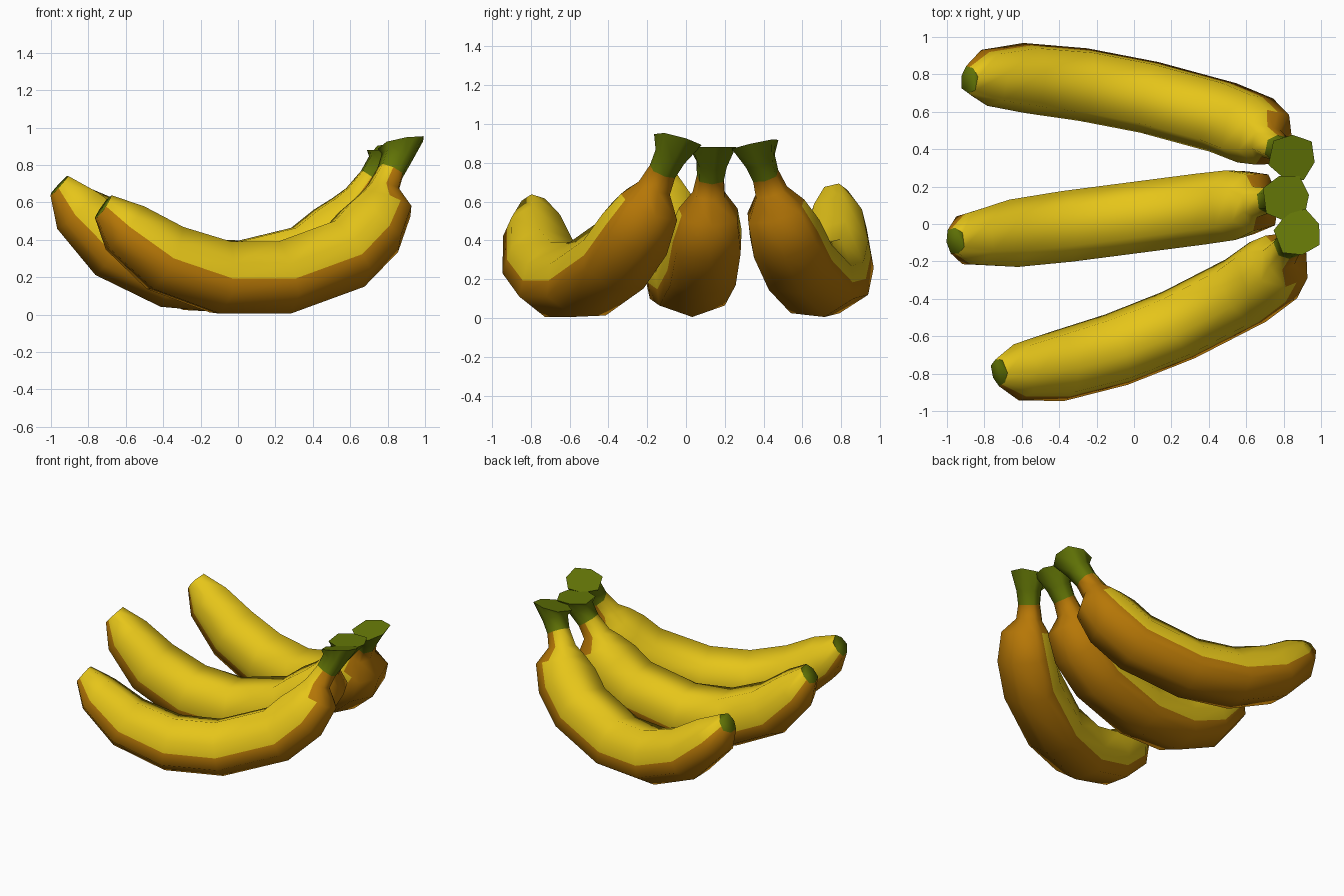
import bpy, bmesh, math
from mathutils import Vector

if "Cube" in bpy.data.objects:
    bpy.data.objects.remove(bpy.data.objects["Cube"])


def material(name, rgb):
    m = bpy.data.materials.new(name)
    m.diffuse_color = (*rgb, 1)
    m.use_nodes = True
    m.node_tree.nodes["Principled BSDF"].inputs["Base Color"].default_value = m.diffuse_color
    return m


MATS = [material("ripe_yellow", (0.79, 0.56, 0.010)),
        material("underside_brown", (0.47, 0.185, 0.002)),
        material("stem_green", (0.125, 0.18, 0.002))]

# Shared banana spine: distance along chord, height off chord, radius
SPINE = [(0.0, 0.0, 0.075), (0.085, -0.14, 0.155), (0.264, -0.35, 0.195),
         (0.547, -0.515, 0.205), (0.88, -0.58, 0.205), (1.283, -0.525, 0.205),
         (1.47, -0.41, 0.202), (1.585, -0.30, 0.165), (1.61, -0.21, 0.09),
         (1.68, -0.13, 0.075), (1.74, -0.06, 0.085), (1.79, 0.01, 0.13)]
STEM_RING = 9


def section():
    """Boxy seven-sided outline with an extra point per flank for the colour line."""
    half = [(0.83, -0.68), (0.88, -0.27), (0.93, 0.15), (0.52, 0.87)]
    return ([Vector(p) for p in half] + [Vector((-x, y)) for x, y in reversed(half)]
            + [Vector((0, -0.97))])


def banana(name, tip, stem, lean):
    tip, stem = Vector(tip), Vector(stem)
    e = (stem - tip).normalized()
    side = Vector((-e.y, e.x, 0)).normalized()
    up0 = e.cross(side)
    up = up0 * math.cos(lean) + side * math.sin(lean)
    across = e.cross(up)
    centres = [tip + e * a + up * h for a, h, r in SPINE]
    n = len(centres)
    sec = section()
    bm = bmesh.new()
    rings = []
    for i, c in enumerate(centres):
        tan = (centres[min(i + 1, n - 1)] - centres[max(i - 1, 0)]).normalized()
        if i == 0:
            tan = (e * 0.12 - up * 0.13).normalized()
        if i == n - 1:
            tan = (up + e * 0.1).normalized()      # stem cut is nearly level
        nor = across.cross(tan).normalized()
        r = SPINE[i][2]
        rings.append([bm.verts.new(c + (across * p.x + nor * p.y) * r) for p in sec])
    k = len(sec)
    for i in range(n - 1):
        for j in range(k):
            f = bm.faces.new((rings[i][j], rings[i][(j + 1) % k],
                              rings[i + 1][(j + 1) % k], rings[i + 1][j]))
            # green stem, yellow inner curve, brown outer curve
            f.material_index = 2 if i >= STEM_RING else (0 if 1 <= j <= 5 else 1)
            # brown reaches further round the neck
            if i in (STEM_RING - 1, STEM_RING - 2) and j in (1, 5):
                f.material_index = 1
    for ring in (rings[0], rings[-1]):             # blossom end and stem cut
        bm.faces.new(ring).material_index = 2
    bmesh.ops.recalc_face_normals(bm, faces=bm.faces[:])
    low = min(v.co.z for v in bm.verts)
    bmesh.ops.translate(bm, verts=bm.verts[:], vec=(0, 0, 0.005 - low))
    me = bpy.data.meshes.new(name)
    bm.to_mesh(me)
    bm.free()
    for m in MATS:
        me.materials.append(m)
    ob = bpy.data.objects.new(name, me)
    bpy.context.collection.objects.link(ob)
    bpy.context.view_layer.objects.active = ob
    ob.select_set(True)
    bpy.ops.object.shade_smooth_by_angle(angle=math.radians(65))
    ob.select_set(False)


# Fan of three bananas
banana("front_banana", (-0.72, -0.79, 0.62), (0.88, -0.05, 0.95), math.radians(17))
banana("middle_banana", (-0.955, -0.09, 0.69), (0.82, 0.14, 0.87), 0)
banana("back_banana", (-0.88, 0.77, 0.63), (0.86, 0.355, 0.88), math.radians(-13))
